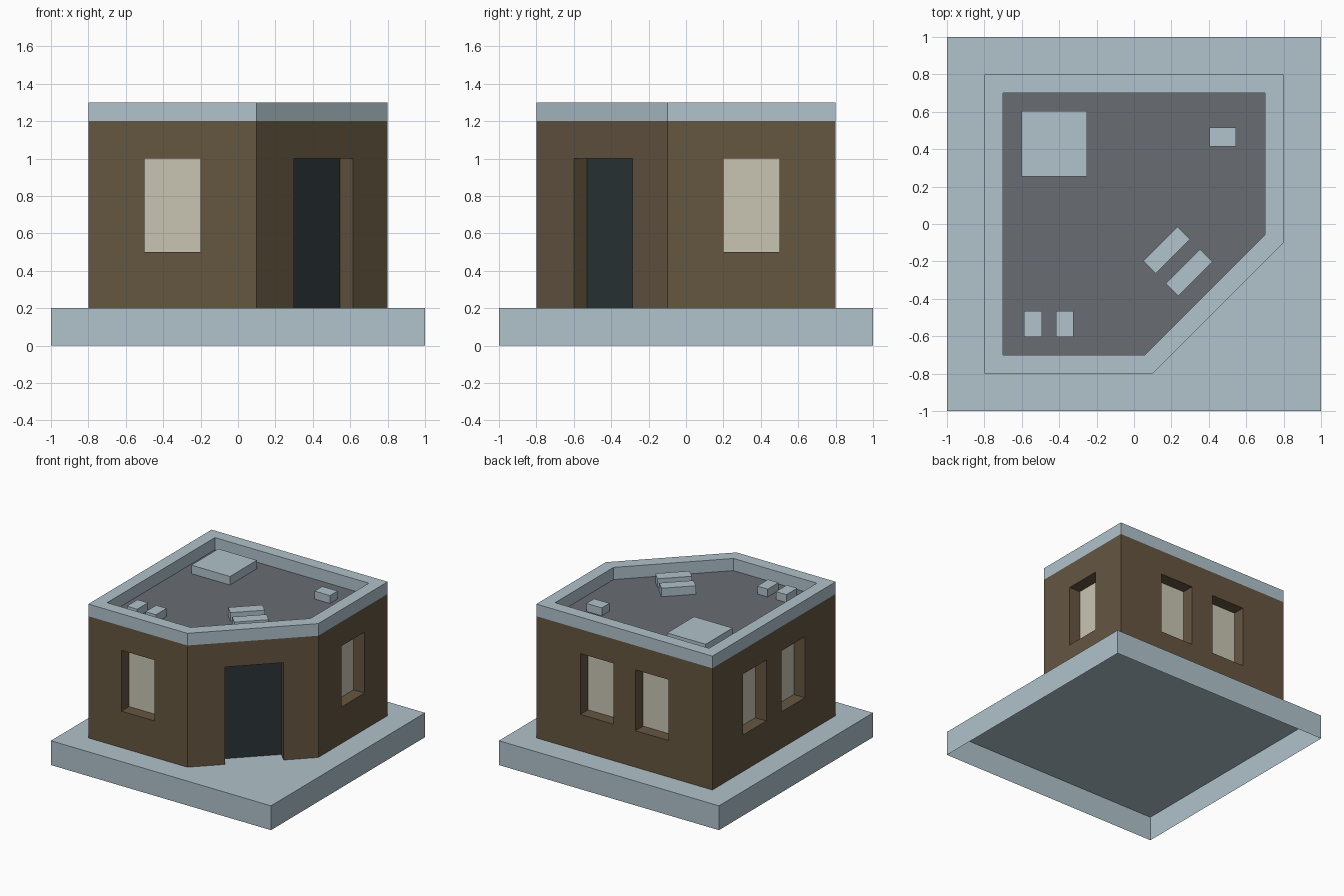
import bpy, bmesh, math
from mathutils import Vector

if "Cube" in bpy.data.objects:
    bpy.data.objects.remove(bpy.data.objects["Cube"])


def material(name, rgb):
    m = bpy.data.materials.new(name)
    m.diffuse_color = (*rgb, 1)
    m.use_nodes = True
    m.node_tree.nodes["Principled BSDF"].inputs["Base Color"].default_value = m.diffuse_color
    return m


concrete = material("pale_blue_concrete", (0.434, 0.546, 0.597))
brick = material("brown_brick", (0.130, 0.093, 0.053))
glass = material("cream_glass", (0.584, 0.558, 0.456))
door = material("dark_door", (0.025, 0.037, 0.039))
tar = material("grey_roofing", (0.138, 0.150, 0.168))


def finish(name, bm, mats):
    bmesh.ops.remove_doubles(bm, verts=bm.verts, dist=1e-5)
    me = bpy.data.meshes.new(name)
    bm.to_mesh(me)
    bm.free()
    for m in mats:
        me.materials.append(m)
    ob = bpy.data.objects.new(name, me)
    bpy.context.collection.objects.link(ob)
    return ob


def face(bm, pts, mat=0):
    bm.faces.new([bm.verts.new(p) for p in pts]).material_index = mat


def open_box(name, centre, size, z0, angle=0):
    """Box without a bottom face, standing at height z0."""
    bm = bmesh.new()
    bmesh.ops.create_cube(bm, size=1)
    bmesh.ops.delete(bm, geom=[f for f in bm.faces if f.normal.z < -0.5],
                     context='FACES_ONLY')
    for v in bm.verts:
        v.co = Vector((v.co.x * size[0], v.co.y * size[1], (v.co.z + 0.5) * size[2]))
    ob = finish(name, bm, [concrete])
    ob.location = (*centre, z0)
    ob.rotation_euler.z = angle
    return ob


def wall(bm, p, q, openings, z0=0.2, z1=1.2, depth=0.1):
    """Wall from p to q with recessed openings (start, end, bottom, top, material)."""
    p, q = Vector((*p, 0)), Vector((*q, 0))
    along = (q - p).normalized()
    inward = Vector((-along.y, along.x, 0))

    def at(u, z, d=0):
        return p + along * u + inward * d + Vector((0, 0, z))

    def panel(a, b, lo, hi, d=0, mat=0):
        face(bm, [at(a, lo, d), at(b, lo, d), at(b, hi, d), at(a, hi, d)], mat)

    u = 0
    for a, b, lo, hi, mat in openings:
        panel(u, a, z0, z1)
        panel(a, b, hi, z1)
        panel(a, b, lo, hi, depth, mat)
        # jambs and lintel
        face(bm, [at(a, lo), at(a, lo, depth), at(a, hi, depth), at(a, hi)])
        face(bm, [at(b, lo, depth), at(b, lo), at(b, hi), at(b, hi, depth)])
        face(bm, [at(a, hi, depth), at(b, hi, depth), at(b, hi), at(a, hi)])
        if lo > z0:  # windows also have a sill and wall below
            panel(a, b, z0, lo)
            face(bm, [at(a, lo), at(b, lo), at(b, lo, depth), at(a, lo, depth)])
        u = b
    panel(u, (q - p).length, z0, z1)


# Base slab, open underneath
open_box("base_slab", (0, 0), (2, 2, 0.2), 0)

# Walls with windows and corner door
plan = [(-0.8, -0.8), (0.1, -0.8), (0.8, -0.1), (0.8, 0.8), (-0.8, 0.8)]


def window(a):
    return (a, a + 0.3, 0.5, 1.0, 1)


r2 = math.sqrt(2)
openings = [[window(0.3)], [(0.2 * r2, 0.515 * r2, 0.2, 1.0, 2)], [window(0.3)],
            [window(0.4), window(0.9)], [window(0.4), window(0.9)]]
bm = bmesh.new()
for i, holes in enumerate(openings):
    wall(bm, plan[i], plan[(i + 1) % 5], holes)
finish("walls", bm, [brick, glass, door])

# Parapet ring and sunken roof
k = 0.1 * (r2 - 1)
inner = [(-0.7, -0.7), (0.1 - k, -0.7), (0.7, -0.1 + k), (0.7, 0.7), (-0.7, 0.7)]
bm = bmesh.new()
for i in range(5):
    j = (i + 1) % 5
    a, b, c, d = plan[i], plan[j], inner[j], inner[i]
    face(bm, [(*a, 1.2), (*b, 1.2), (*b, 1.3), (*a, 1.3)])
    face(bm, [(*a, 1.3), (*b, 1.3), (*c, 1.3), (*d, 1.3)])
    face(bm, [(*d, 1.3), (*c, 1.3), (*c, 1.2), (*d, 1.2)])
finish("parapet", bm, [concrete])
bm = bmesh.new()
face(bm, [(*p, 1.2) for p in inner])
finish("roof", bm, [tar])

# Rooftop units
open_box("roof_hatch", (-0.427, 0.43), (0.35, 0.35, 0.07), 1.2)
open_box("roof_vent", (0.475, 0.465), (0.14, 0.10, 0.065), 1.2)
for i, x in enumerate((-0.54, -0.37)):
    open_box(f"small_vent_{i + 1}", (x, -0.535), (0.095, 0.14, 0.065), 1.2)
for i, c in enumerate(((0.175, -0.14), (0.295, -0.26))):
    open_box(f"long_vent_{i + 1}", c, (0.26, 0.095, 0.07), 1.2, math.radians(45))
